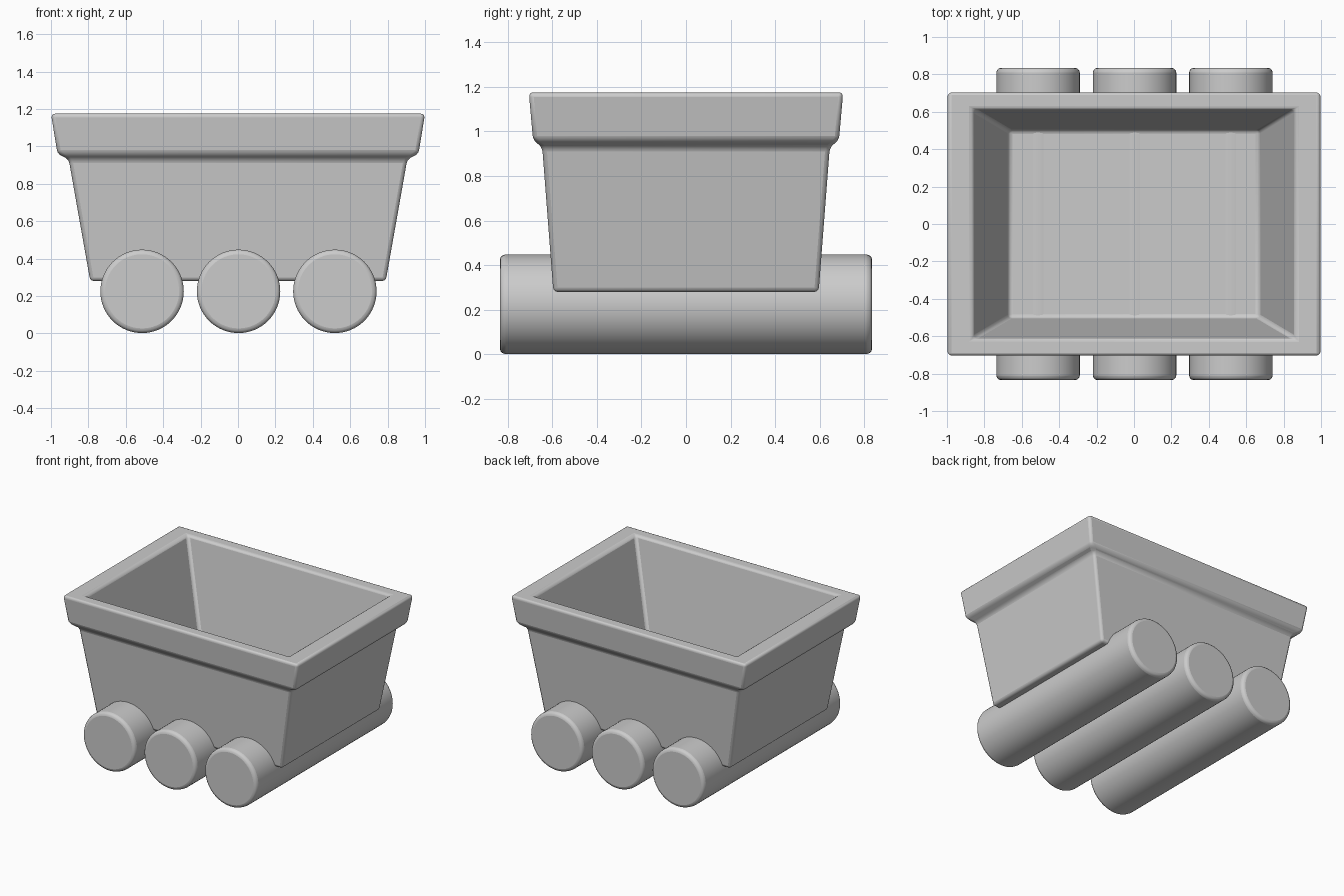
import bpy, bmesh, math

if "Cube" in bpy.data.objects:
    bpy.data.objects.remove(bpy.data.objects["Cube"])


def finish(obj, width):
    # Soft rounded edges with smooth shading
    bev = obj.modifiers.new("soft_edges", 'BEVEL')
    bev.width = width
    bev.segments = 3
    bev.limit_method = 'ANGLE'
    bev.angle_limit = math.radians(20)
    bpy.ops.object.select_all(action='DESELECT')
    obj.select_set(True)
    bpy.context.view_layer.objects.active = obj
    bpy.ops.object.shade_smooth_by_angle(angle=math.radians(40))


def make_tub(name, rings):
    # Skin stacked rectangles (half x, half y, z), capped at both ends
    bm = bmesh.new()
    loops = [[bm.verts.new((sx * hx, sy * hy, z))
              for sx, sy in ((-1, -1), (1, -1), (1, 1), (-1, 1))]
             for hx, hy, z in rings]
    for a, b in zip(loops, loops[1:]):
        for i in range(4):
            j = (i + 1) % 4
            bm.faces.new((a[i], a[j], b[j], b[i]))
    bm.faces.new(loops[0][::-1])
    bm.faces.new(loops[-1])
    bmesh.ops.recalc_face_normals(bm, faces=bm.faces)
    mesh = bpy.data.meshes.new(name)
    bm.to_mesh(mesh)
    bm.free()
    obj = bpy.data.objects.new(name, mesh)
    bpy.context.collection.objects.link(obj)
    return obj


# Tapered tub: outer wall, flared rim, inner wall and floor
tub = make_tub("cart_tub", [
    (0.79, 0.595, 0.28),
    (0.905, 0.645, 0.93),
    (0.965, 0.686, 0.96),
    (1.00, 0.705, 1.175),
    (0.86, 0.615, 1.175),
    (0.67, 0.502, 0.446),
])
finish(tub, 0.02)

# Three full-width rollers
for name, x in (("left_roller", -0.513), ("middle_roller", 0.003), ("right_roller", 0.518)):
    bpy.ops.mesh.primitive_cylinder_add(vertices=64, radius=0.223, depth=1.67,
                                        location=(x, 0, 0.225),
                                        rotation=(math.pi / 2, 0, 0))
    roller = bpy.context.object
    roller.name = name
    finish(roller, 0.025)
